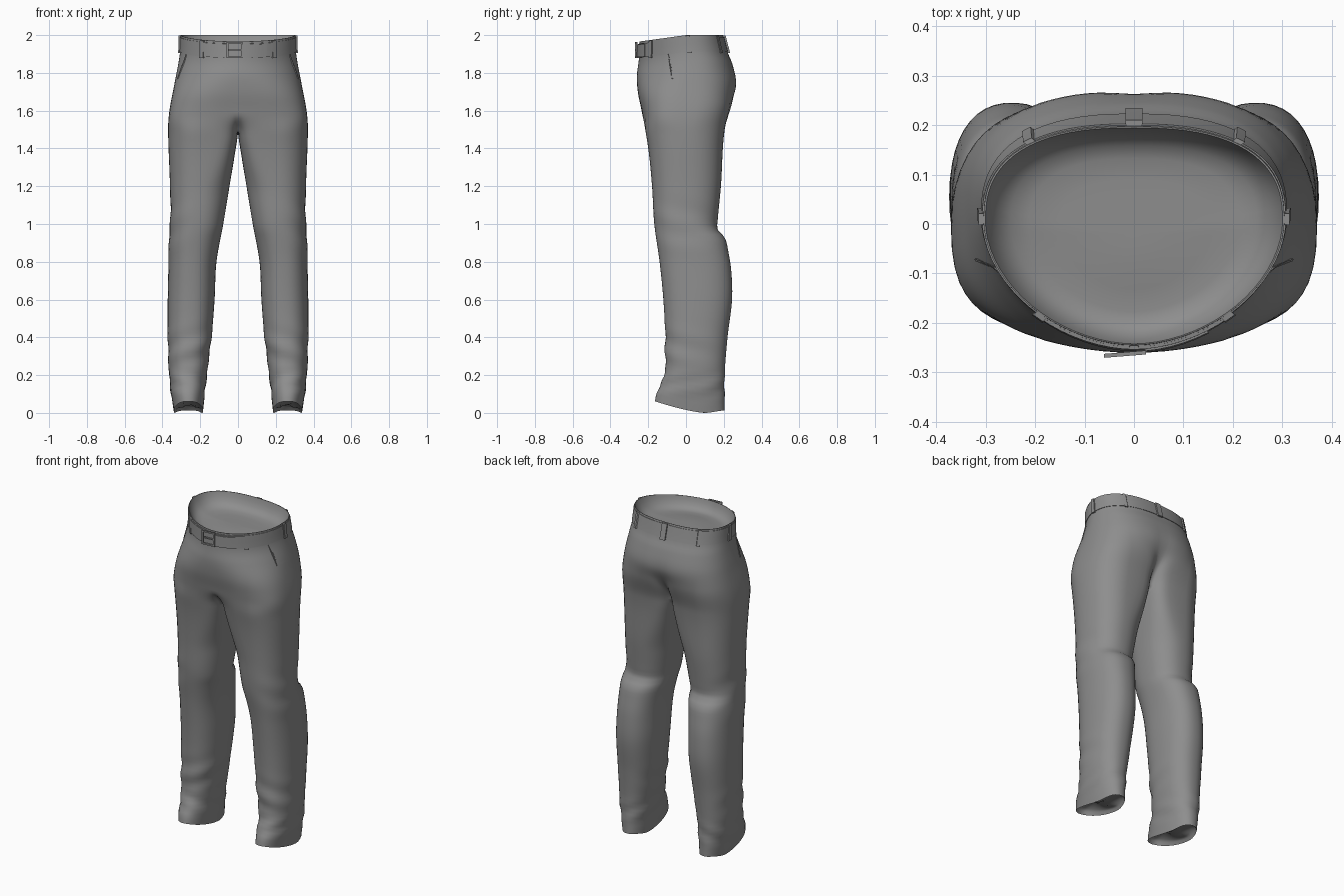
import bpy, bmesh, math
from mathutils import Vector, Matrix

if "Cube" in bpy.data.objects:
    bpy.data.objects.remove(bpy.data.objects["Cube"])

PI = math.pi
CROTCH = 1.49
ALPHA = math.radians(62)
M, K = 36, 12          # columns on the outer side / inner side of a leg
COL = PI / M

grey = bpy.data.materials.new("grey_cloth")
grey.diffuse_color = (0.27, 0.27, 0.27, 1)
grey.use_nodes = True
grey.node_tree.nodes["Principled BSDF"].inputs["Base Color"].default_value = grey.diffuse_color

# Silhouette profiles: (z, value)
OUT = [(0, .34), (.1, .355), (.2, .365), (.4, .372), (.6, .372), (.8, .368), (.9, .368),
       (1, .358), (1.2, .36), (1.5, .37), (1.6, .363), (1.75, .335), (1.9, .308), (2, .304)]
INN = [(0, .185), (.2, .165), (.4, .140), (.6, .124), (.8, .114), (1, .078), (1.2, .045),
       (1.4, .012), (1.49, 0), (2, 0)]
FRONT = [(0, -.165), (.06, -.155), (.13, -.13), (.2, -.112), (.4, -.11), (.6, -.12), (.8, -.14),
         (1, -.168), (1.2, -.18), (1.4, -.20), (1.6, -.235), (1.7, -.255), (1.8, -.26),
         (1.9, -.25), (2, -.245)]
BACK = [(0, .205), (.2, .205), (.4, .22), (.6, .244), (.75, .24), (.85, .225), (.93, .205),
        (.97, .168), (1.02, .168), (1.2, .185), (1.5, .205), (1.65, .25), (1.75, .268),
        (1.85, .245), (1.9, .224), (2, .197)]


def curve(tab, z):
    """Smooth interpolation through a profile."""
    z = min(max(z, tab[0][0]), tab[-1][0])
    i = max(j for j in range(len(tab) - 1) if tab[j][0] <= z)
    (a, p), (b, q) = tab[i], tab[i + 1]

    def slope(j):
        lo, hi = tab[max(j - 1, 0)], tab[min(j + 1, len(tab) - 1)]
        return (hi[1] - lo[1]) / (hi[0] - lo[0])
    u, h = (z - a) / (b - a), b - a
    return ((2*u**3 - 3*u*u + 1) * p + (u**3 - 2*u*u + u) * h * slope(i)
            + (3*u*u - 2*u**3) * q + (u**3 - u*u) * h * slope(i + 1))


def step(a, b, v):
    v = min(max((v - a) / (b - a), 0), 1)
    return v * v * (3 - 2 * v)


def bump(v, c, w):
    return math.exp(-((v - c) / w) ** 2)


def spow(v, n):
    return math.copysign(abs(v) ** (2 / n), v)


def leg_point(phi, z):
    xo, xi, f, b = (curve(t, z) for t in (OUT, INN, FRONT, BACK))
    s, c = math.sin(phi), math.cos(phi)
    # the inner thigh flattens towards the crotch
    near = step(1.15, CROTCH, z)
    n = 2.3 + (2.5 * near if s < 0 else 0)
    ny = 2.3 + (1.2 * near * min(1, -s * 3) if s < 0 else 0)
    x = (xo + xi) / 2 + (xo - xi) / 2 * spow(s, n)
    y = (f + b) / 2 - (b - f) / 2 * spow(c, ny)
    # cloth folds around the shin, hem and outer knee
    d = .006 * math.sin(z * 42 + 2 * phi) * bump(z, .34, .09) * (.5 + .5 * c)
    d += .004 * math.sin(z * 55 - 3 * phi) * bump(z, .14, .06)
    d += .004 * math.sin(z * 36 + 2 * phi) * bump(z, 1.0, .1) * max(s, 0)
    return x + d * s, y - d * c


def surface(t, z, off=0.0):
    """Cloth surface: t runs 0 (front centre) to pi (back centre), then round the inner leg."""
    phi = -ALPHA + t * (PI + 2 * ALPHA) / PI if t <= PI else PI + ALPHA + (t - PI) * (PI - 2 * ALPHA) / PI
    x, y = leg_point(phi, z)
    if z >= CROTCH - 1e-6:
        xo, f, b = (curve(c, z) for c in (OUT, FRONT, BACK))
        yc = (f + b) / 2 + .03 * step(1.5, 1.9, z)
        if t <= PI:
            back = t > PI / 2
            low = 1 - step(1.5, 1.8, z)
            n = 2.5 + .7 * low if back else 2.5 - .65 * step(1.65, 1.92, z) + .8 * low
            # slide the hip columns so they line up with the leg columns near the crotch
            x = 0 if min(t, PI - t) < 1e-6 else x
            te = math.asin(min(max(x / xo, 0), 1) ** (n / 2))
            te = PI - te if back else te
            te = t + (te - t) * (1 - step(1.55, 1.85, z))
            tx = xo * spow(max(math.sin(te), 0), n)
            ty = yc + ((b - yc) if back else (yc - f)) * -spow(math.cos(te), n)
            k = step(PI * .35, PI * .65, t)
            w = (1 - k) * (1 - step(CROTCH - .02, 1.58, z)) + k * (1 - step(CROTCH - .02, 1.74, z))
            x, y = tx + (x - tx) * w, ty + (y - ty) * w
            # slight cleft at the seat
            y -= .006 * bump(z, 1.72, .08) * bump(x, 0, .05) * back
        if t < 1e-6 or t > PI - 1e-6:
            x = 0.0
        r = Vector((x, y - yc)).normalized() * off
        x, y = x + r.x, y + r.y
    # dipped waist at the front, slanted hem at the ankle
    zz = z - .035 * min(max(-y / .25, 0), 1) * step(1.7, 1.93, z)
    hem = .06 * min(max((.1 - y) / .26, 0), 1) ** 1.4 + .012 * step(.1, .2, y)
    return Vector((x, y, zz + hem * max(0, 1 - z / .3)))


def finish(name, bm, mirror=True, angle=40):
    bmesh.ops.recalc_face_normals(bm, faces=bm.faces)
    me = bpy.data.meshes.new(name)
    bm.to_mesh(me)
    bm.free()
    ob = bpy.data.objects.new(name, me)
    bpy.context.collection.objects.link(ob)
    me.materials.append(grey)
    bpy.ops.object.select_all(action='DESELECT')
    ob.select_set(True)
    bpy.context.view_layer.objects.active = ob
    bpy.ops.object.shade_smooth_by_angle(angle=math.radians(angle))
    if mirror:
        m = ob.modifiers.new("mirror", 'MIRROR')
        m.use_clip = True
        m.merge_threshold = .0005
    return ob


def bridge(bm, a, b, closed=False):
    n = len(a)
    for i in range(n if closed else n - 1):
        j = (i + 1) % n
        bm.faces.new((a[i], a[j], b[j], b[i]))


# Trousers: hip half-rings, then full leg rings, mirrored
bm = bmesh.new()
outer_t = [COL * i for i in range(M)] + [PI]
inner_t = [PI + PI * i / K for i in range(1, K)]
hip_z = [2 - (2 - CROTCH) * i / 30 for i in range(31)]
leg_z = [CROTCH * (1 - i / 60) for i in range(1, 61)]

# shallow bowl-shaped lining inside the waist
rows = []
for s in (0, .15, .3, .5, .7, .82, .9, .95, .975, .988):
    drop = .085 * (1 - (s / .988) ** 10)
    row = []
    for t in outer_t:
        p = surface(t, 2)
        row.append(bm.verts.new((p.x * s, (p.y + .02) * s - .02, 2 - drop + (p.z - 2) * s * s)))
    rows.append(row)
rows += [[bm.verts.new(surface(t, z)) for t in outer_t] for z in hip_z]
for a, b in zip(rows, rows[1:]):
    bridge(bm, a, b)

ring = rows[-1] + [bm.verts.new(surface(t, CROTCH)) for t in inner_t]
for v in ring[M + 1:]:
    v.co.x = 0
for z in leg_z:
    nxt = [bm.verts.new(surface(t, z)) for t in outer_t + inner_t]
    bridge(bm, ring, nxt, True)
    ring = nxt
# recessed lining inside the hem
c = sum((v.co for v in ring), Vector()) / len(ring)
base = [v.co.copy() for v in ring]
for s, up in ((.97, .004), (.93, .018), (.8, .026), (.4, .03)):
    nxt = [bm.verts.new((c.x + (p.x - c.x) * s, c.y + (p.y - c.y) * s, p.z + up)) for p in base]
    bridge(bm, ring, nxt, True)
    ring = nxt
bm.faces.new(ring)
bmesh.ops.remove_doubles(bm, verts=bm.verts, dist=.0003)
finish("trousers", bm, angle=50)


def patch(name, t0, t1, z0, z1, off, n=4, slant=0.0, mirror=True):
    """Raised strip that follows the cloth between t0..t1 and z0..z1."""
    bm = bmesh.new()
    sections = [(z0, -.004), (z0, off)]
    sections += [(z0 + (z1 - z0) * k / 4, off) for k in (1, 2, 3)]
    sections += [(z1, off), (z1, -.004)]
    cols = []
    for i in range(n + 1):
        t = t0 + (t1 - t0) * i / n
        cols.append([bm.verts.new(surface(min(t + slant * (z1 - z), PI), z, o)) for z, o in sections])
    for a, b in zip(cols, cols[1:]):
        bridge(bm, a, b)
    for end, t in ((cols[0], t0), (cols[-1], t1)):
        if 0 < t < PI - 1e-6:
            bm.faces.new(end)
    return finish(name, bm, mirror)


# Waistband, front belt, its overlapping tip, loops and pocket edges
patch("waistband", 0, PI, 1.912, 1.99, .003, n=M)
patch("belt", 0, 8 * COL, 1.914, 1.988, .008, n=8)
patch("belt_tip", COL, 6 * COL, 1.918, 1.984, .012, n=5, mirror=False)
for name, t in (("front_loop", .69), ("side_loop", PI / 2), ("back_loop", 2.47)):
    patch(name, t - .04, t + .04, 1.905, 1.997, .010)
patch("centre_back_loop", PI - .026, PI, 1.905, 1.997, .012)
patch("pocket_edge", 1.1, 1.115, 1.77, 1.912, .004, n=1, slant=1.2)

# Buckle: square frame with a prong
bm = bmesh.new()
for cx, cz, sx, sz in ((-.038, 0, .009, .084), (.038, 0, .009, .084), (0, .038, .084, .009),
                       (0, -.038, .084, .009), (.004, 0, .07, .007)):
    bmesh.ops.create_cube(bm, size=1, matrix=Matrix.Translation((cx, 0, cz)) @ Matrix.Diagonal((sx, .008, sz, 1)))
bmesh.ops.transform(bm, verts=bm.verts,
                    matrix=Matrix.Translation((-.018, -.263, 1.921)) @ Matrix.Rotation(.08, 4, 'Z'))
finish("buckle", bm, mirror=False)
